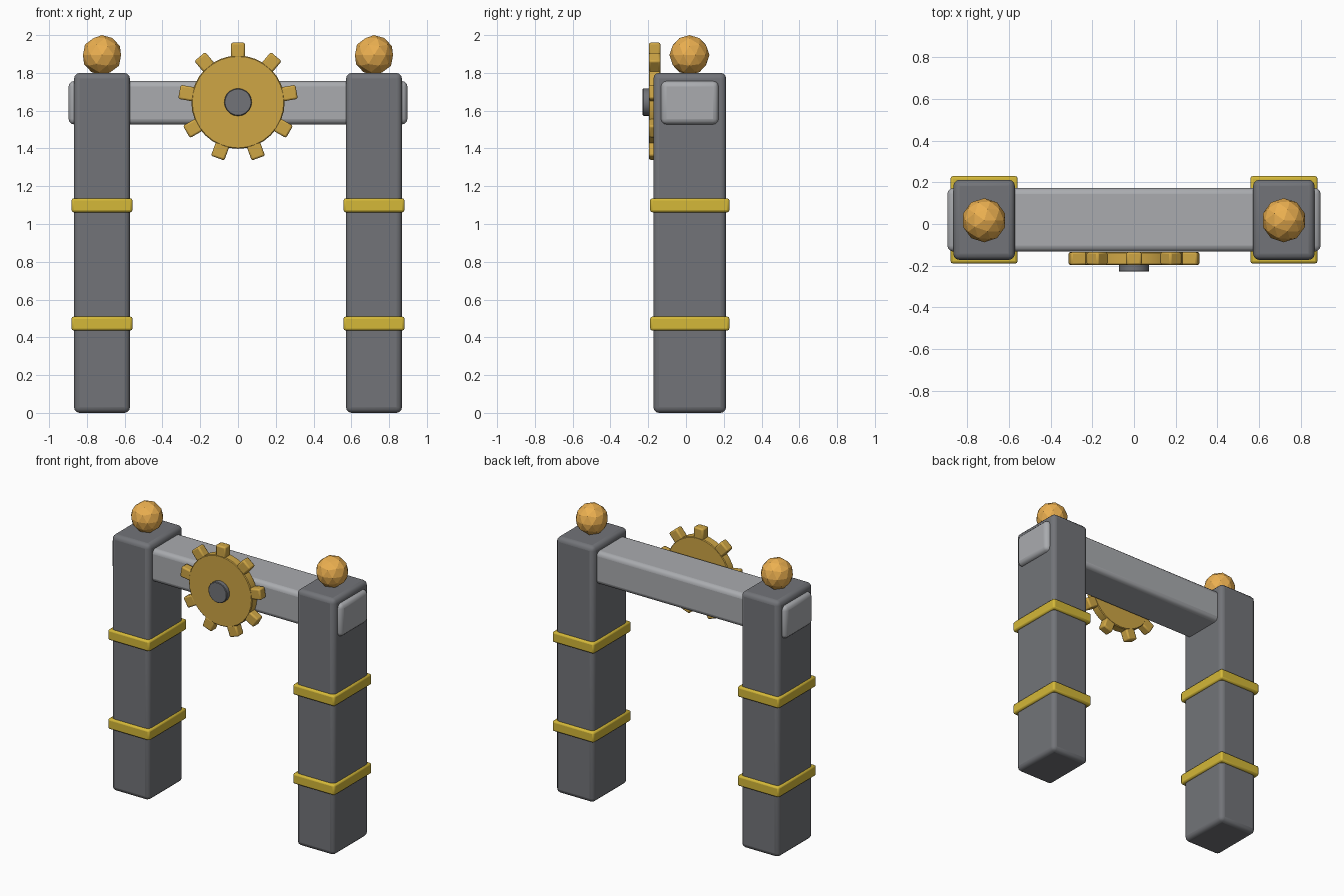
import bpy
import math
from mathutils import Matrix

if "Cube" in bpy.data.objects:
    bpy.data.objects.remove(bpy.data.objects["Cube"])

YC = 0.02            # depth centre of the frame
GEAR_Y, GEAR_Z = -0.166, 1.645


def material(name, rgb):
    m = bpy.data.materials.new(name)
    m.diffuse_color = (*rgb, 1)
    m.use_nodes = True
    m.node_tree.nodes["Principled BSDF"].inputs["Base Color"].default_value = m.diffuse_color
    return m


STEEL = material("dark_steel", (0.17, 0.175, 0.19))
BEAM = material("light_steel", (0.40, 0.41, 0.43))
YELLOW = material("yellow_band", (0.66, 0.48, 0.04))
BRASS = material("brass", (0.62, 0.38, 0.06))
AMBER = material("amber", (0.83, 0.43, 0.08))


def finish(obj, name, mat, bevel=0.0, segments=2):
    obj.name = name
    obj.data.materials.append(mat)
    if bevel:
        b = obj.modifiers.new("bevel", "BEVEL")
        b.width, b.segments = bevel, segments
    bpy.ops.object.shade_smooth_by_angle(angle=math.radians(35))
    return obj


def box(name, size, loc, mat, bevel, segments=2):
    bpy.ops.mesh.primitive_cube_add(size=1, location=loc)
    obj = bpy.context.object
    obj.data.transform(Matrix.Diagonal((*size, 1)))
    return finish(obj, name, mat, bevel, segments)


def disc(name, radius, depth, y, sides, mat, bevel):
    bpy.ops.mesh.primitive_cylinder_add(vertices=sides, radius=radius, depth=depth,
                                        location=(0, y, GEAR_Z))
    obj = bpy.context.object
    obj.data.transform(Matrix.Rotation(math.pi / 2, 4, "X"))
    return finish(obj, name, mat, bevel, 1)


# Posts, each with two bands and a ball on top
for side, x in (("left", -0.72), ("right", 0.72)):
    box(f"{side}_post", (0.296, 0.385, 1.8), (x, YC, 0.9), STEEL, 0.03, 3)
    for level, z in (("lower", 0.473), ("upper", 1.099)):
        box(f"{side}_{level}_band", (0.323, 0.42, 0.074), (x, YC, z), YELLOW, 0.012)
    bpy.ops.mesh.primitive_ico_sphere_add(subdivisions=2, radius=0.106,
                                          location=(x, YC - 0.002, 1.894))
    ball = bpy.context.object
    ball.name = f"{side}_ball"
    ball.data.materials.append(AMBER)

# Crossbeam running through both posts
box("crossbeam", (1.794, 0.306, 0.23), (0, YC, 1.642), BEAM, 0.03, 3)

# Gear wheel, hub and nine teeth
disc("gear_disc", 0.247, 0.062, GEAR_Y, 32, BRASS, 0.005)
disc("gear_hub", 0.073, 0.08, -0.189, 20, STEEL, 0.004)
for i in range(9):
    a = i * math.tau / 9
    r = 0.275
    tooth = box(f"gear_tooth_{i + 1}", (0.075, 0.062, 0.08),
                (r * math.sin(a), GEAR_Y, GEAR_Z + r * math.cos(a)), BRASS, 0.01)
    tooth.rotation_euler.y = a
